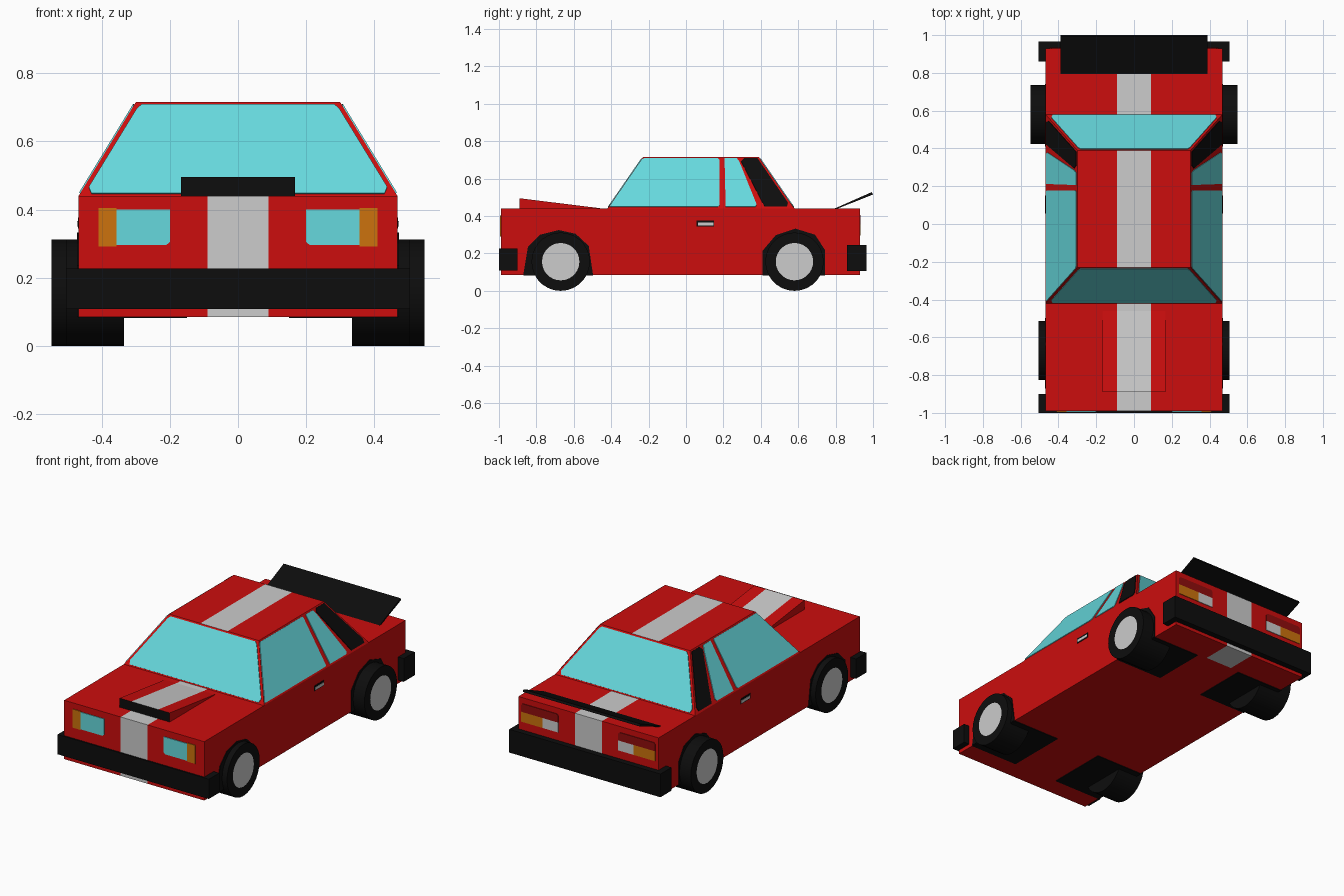
import bpy, bmesh, math
from mathutils import Vector, Matrix

if "Cube" in bpy.data.objects:
    bpy.data.objects.remove(bpy.data.objects["Cube"])

def material(name, r, g, b):
    m = bpy.data.materials.new(name)
    m.diffuse_color = (r, g, b, 1)
    m.use_nodes = True
    m.node_tree.nodes["Principled BSDF"].inputs["Base Color"].default_value = m.diffuse_color
    return m

RED = material("body red", 0.604, 0.004, 0.004)
GREY = material("stripe light grey", 0.604, 0.604, 0.604)
BLACK = material("trim black", 0.004, 0.004, 0.004)
GLASS = material("glass cyan", 0.133, 0.693, 0.723)
ORANGE = material("indicator orange", 0.604, 0.171, 0.004)
DARK = material("tail light dark red", 0.28, 0.004, 0.004)

HW, STRIPE = 0.468, 0.09            # body half width, stripe half width
Z0, ZB, ZR = 0.085, 0.44, 0.715     # floor, belt line, roof

def finish(name, bm, mats):
    me = bpy.data.meshes.new(name)
    bm.to_mesh(me)
    bm.free()
    for m in mats:
        me.materials.append(m)
    ob = bpy.data.objects.new(name, me)
    bpy.context.collection.objects.link(ob)
    return ob

def prism(bm, profile, x0, x1):
    """Extrude a closed (y, z) profile from x0 to x1."""
    f = bm.faces.new([bm.verts.new((x0, y, z)) for y, z in profile])
    r = bmesh.ops.extrude_face_region(bm, geom=[f], use_keep_orig=True)
    vs = [v for v in r["geom"] if isinstance(v, bmesh.types.BMVert)]
    bmesh.ops.translate(bm, verts=vs, vec=(x1 - x0, 0, 0))
    bmesh.ops.recalc_face_normals(bm, faces=bm.faces[:])

def rect(a0, a1, b0, b1):
    return [(a0, b0), (a1, b0), (a1, b1), (a0, b1)]

def cut(bm, co, no):
    bmesh.ops.bisect_plane(bm, geom=bm.verts[:] + bm.edges[:] + bm.faces[:],
                           plane_co=co, plane_no=no)

def paint_stripe(bm, rule):
    for s in (-1, 1):
        cut(bm, (s * STRIPE, 0, 0), (1, 0, 0))
    bm.normal_update()
    for f in bm.faces:
        c = f.calc_center_median()
        if abs(c.x) < STRIPE and rule(f, c):
            f.material_index = 1

def plate(name, pts, out, mat, mirror=True, lift=0.004):
    """Thin painted panel lifted off a surface, optionally on both sides."""
    bm = bmesh.new()
    for s in ((1, -1) if mirror else (1,)):
        p = [Vector((s * x, y, z)) for x, y, z in pts]
        n = (p[1] - p[0]).cross(p[2] - p[0]).normalized()
        if n.dot(Vector((s * out[0], out[1], out[2]))) < 0:
            n = -n
        f = bm.faces.new([bm.verts.new(v - n * 0.002) for v in p])
        r = bmesh.ops.extrude_face_region(bm, geom=[f], use_keep_orig=True)
        vs = [v for v in r["geom"] if isinstance(v, bmesh.types.BMVert)]
        bmesh.ops.translate(bm, verts=vs, vec=n * (lift + 0.002))
    bmesh.ops.recalc_face_normals(bm, faces=bm.faces[:])
    return finish(name, bm, [mat])

# Lower body with stripe over nose, hood, trunk, tail and a short piece of floor
bm = bmesh.new()
prism(bm, rect(-0.99, 0.93, Z0, ZB), -HW, HW)
cut(bm, (0, 0.75, 0), (0, 1, 0))
paint_stripe(bm, lambda f, c: f.normal.z > -0.5 or c.y > 0.75)
finish("body", bm, [RED, GREY])

# Cabin: tapered box, open underneath, stripe on the roof
def t(z):
    return (z - ZB) / (ZR - ZB)
def side_x(z):
    return HW - 0.168 * t(z)
def front_y(z):
    return -0.42 + 0.19 * t(z)
def rear_y(z):
    return 0.58 - 0.19 * t(z)

bm = bmesh.new()
rings = [[bm.verts.new((sx * side_x(z), fy(z), z)) for sx, fy in
          ((-1, front_y), (1, front_y), (1, rear_y), (-1, rear_y))] for z in (ZB, ZR)]
for i in range(4):
    j = (i + 1) % 4
    bm.faces.new((rings[0][i], rings[0][j], rings[1][j], rings[1][i]))
bm.faces.new(rings[1])
paint_stripe(bm, lambda f, c: f.normal.z > 0.9)
finish("cabin", bm, [RED, GREY])

# Windshield and rear window
for name, fy, d in (("windshield", front_y, -1), ("rear_window", rear_y, 1)):
    half = [(0.43, 0.446), (0.438, 0.465), (0.297, 0.695), (0.283, 0.707)]
    outline = half + [(-x, z) for x, z in reversed(half)]
    plate(name, [(x, fy(z), z) for x, z in outline], (0, d, 0.5), GLASS, False)

# Side windows and black rear quarter panels
for name, mat, shape in (
    ("door_window", GLASS, [(-0.41, 0.448), (-0.235, 0.703), (-0.225, 0.707), (0.172, 0.707),
                            (0.178, 0.70), (0.178, 0.455), (0.17, 0.448)]),
    ("rear_side_window", GLASS, [(0.212, 0.448), (0.206, 0.707), (0.272, 0.707),
                                 (0.285, 0.69), (0.378, 0.46), (0.37, 0.448)]),
    ("quarter_panel", BLACK, [(0.42, 0.45), (0.295, 0.69), (0.31, 0.708), (0.382, 0.708),
                              (0.545, 0.47), (0.54, 0.45)])):
    plate(name, [(side_x(z), y, z) for y, z in shape], (1, 0, 0.5), mat)

# Hood scoop: wedge with black mouth and stripe on top
bm = bmesh.new()
prism(bm, [(-0.89, ZB - 0.005), (-0.46, ZB - 0.005), (-0.46, 0.442), (-0.89, 0.495)], -0.167, 0.167)
paint_stripe(bm, lambda f, c: f.normal.z > 0.5)
for f in bm.faces:
    if f.normal.y < -0.9:
        f.material_index = 2
finish("hood_scoop", bm, [RED, GREY, BLACK])

# Bumpers and rear spoiler
for name, prof, hx in (
    ("front_bumper", rect(-1.0, -0.9, 0.108, 0.227), 0.505),
    ("rear_bumper", rect(0.86, 0.965, 0.105, 0.245), 0.505),
    ("spoiler", [(0.785, 0.436), (0.80, 0.436), (1.0, 0.515), (0.993, 0.528)], 0.39)):
    bm = bmesh.new()
    prism(bm, prof, -hx, hx)
    finish(name, bm, [BLACK])

# Headlights and tail lights
for name, mat, y, shape in (
    ("headlight", GLASS, -0.99, [(0.2, 0.305), (0.21, 0.296), (0.357, 0.296), (0.357, 0.40), (0.2, 0.40)]),
    ("front_indicator", ORANGE, -0.99, rect(0.357, 0.41, 0.292, 0.404)),
    ("tail_light", DARK, 0.93, [(0.2, 0.355), (0.448, 0.355), (0.448, 0.395), (0.438, 0.405),
                                (0.21, 0.405), (0.2, 0.395)]),
    ("rear_indicator", ORANGE, 0.93, rect(0.305, 0.448, 0.295, 0.355)),
    ("reverse_light", GREY, 0.93, rect(0.2, 0.305, 0.295, 0.355))):
    plate(name, [(x, y, z) for x, z in shape], (0, y, 0), mat)

# Door handles
plate("handle_recess", [(HW, y, z) for y, z in rect(0.055, 0.15, 0.345, 0.377)], (1, 0, 0), BLACK, lift=0.002)
plate("door_handle", [(HW, y, z) for y, z in rect(0.063, 0.146, 0.35, 0.366)], (1, 0, 0), GREY)

# Wheel arches on the sides and their dark patches on the floor
for name, arch in (
    ("front_arch", [(-0.87, Z0), (-0.845, 0.235), (-0.78, 0.30), (-0.68, 0.325),
                    (-0.59, 0.305), (-0.52, 0.24), (-0.497, Z0)]),
    ("rear_arch", [(0.41, Z0), (0.41, 0.215), (0.48, 0.298), (0.585, 0.333),
                   (0.69, 0.30), (0.742, 0.22), (0.742, Z0)])):
    plate(name, [(HW, y, z) for y, z in arch], (1, 0, 0), BLACK)
    plate(name + "_floor", [(x, y, Z0) for x, y in rect(0.15, HW, arch[0][0], arch[-1][0])],
          (0, 0, -1), BLACK)

# Wheels: tyre cylinder with an inset light hub on the outer face
for label, y, outer in (("front", -0.67, 0.505), ("rear", 0.58, 0.547)):
    for side, s in (("right", 1), ("left", -1)):
        w = outer - 0.335
        bm = bmesh.new()
        bmesh.ops.create_cone(bm, cap_ends=True, segments=28, radius1=0.156, radius2=0.156, depth=w,
                              matrix=Matrix.Translation((s * (0.335 + w / 2), y, 0.156))
                              @ Matrix.Rotation(math.pi / 2, 4, 'Y'))
        bm.normal_update()
        cap = [f for f in bm.faces if f.normal.x * s > 0.9]
        bmesh.ops.inset_region(bm, faces=cap, thickness=0.056)
        cap[0].material_index = 1
        for f in bm.faces:
            f.smooth = abs(f.normal.x) < 0.5
        for e in bm.edges:
            e.smooth = all(f.smooth for f in e.link_faces)
        finish(f"{label}_{side}_wheel", bm, [BLACK, GREY])
